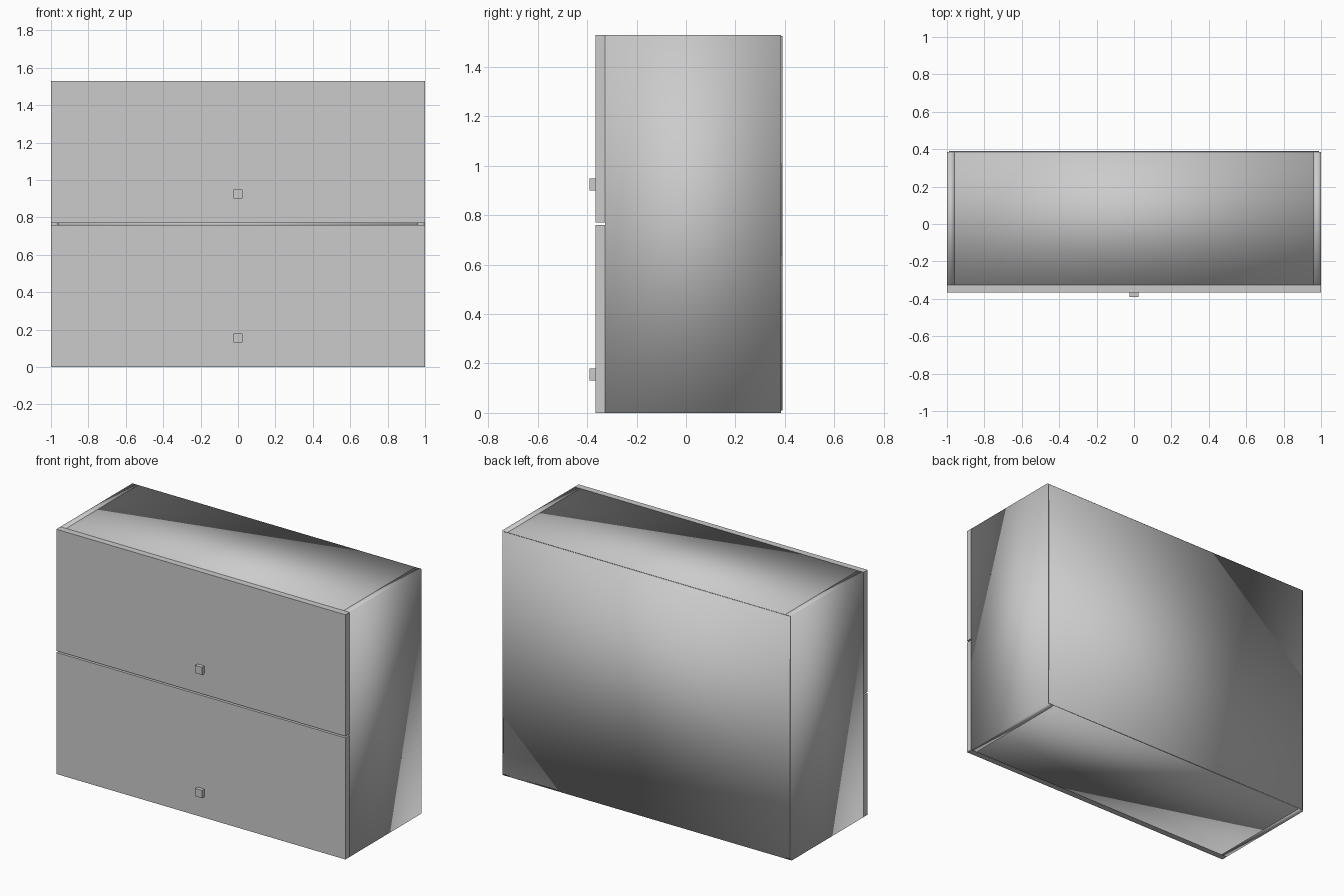
import bpy

cube = bpy.data.objects.get("Cube")
if cube:
    bpy.data.objects.remove(cube, do_unlink=True)

# Single light grey finish
grey = bpy.data.materials.new("light_grey")
grey.use_nodes = True
colour = (0.6, 0.6, 0.6, 1)
grey.diffuse_color = colour
grey.node_tree.nodes["Principled BSDF"].inputs["Base Color"].default_value = colour


def box(name, low, high, smooth=False):
    """Box between two opposite corners."""
    centre = [(a + b) / 2 for a, b in zip(low, high)]
    bpy.ops.mesh.primitive_cube_add(size=1, location=centre)
    part = bpy.context.object
    part.name = name
    part.scale = [b - a for a, b in zip(low, high)]
    bpy.ops.object.transform_apply(location=False, rotation=False, scale=True)
    part.data.materials.append(grey)
    if smooth:
        bpy.ops.object.shade_smooth()
    return part


height = 1.53
board = 0.04
front, back = -0.327, 0.384
inner = 1 - board
door_front = front - board
gap = 0.01
middle = height / 2

# Carcass side panels
box("right_side", (-1, front, 0), (-inner, back, height), True)
box("left_side", (inner, front, 0), (1, back, height), True)

# Horizontal boards between the sides
for name, z in (("bottom_board", 0),
                ("middle_shelf", middle - board / 2),
                ("top_board", height - board)):
    box(name, (-inner, front, z), (inner, back, z + board), True)

# Thin back panel, slightly inset from the outline
edge = 0.01
box("back_panel", (edge - 1, back, edge), (1 - edge, 0.39, height - edge / 2), True)

# Two flap doors, each with a square knob near its lower edge
knob = 0.024
for name, z0, z1 in (("lower", 0, middle - gap / 2),
                     ("upper", middle + gap / 2, height)):
    box(name + "_door", (-1, door_front, z0), (1, front, z1))
    knob_z = z0 + 0.155
    box(name + "_knob", (-knob, -0.39, knob_z - knob),
        (knob, door_front, knob_z + knob))
